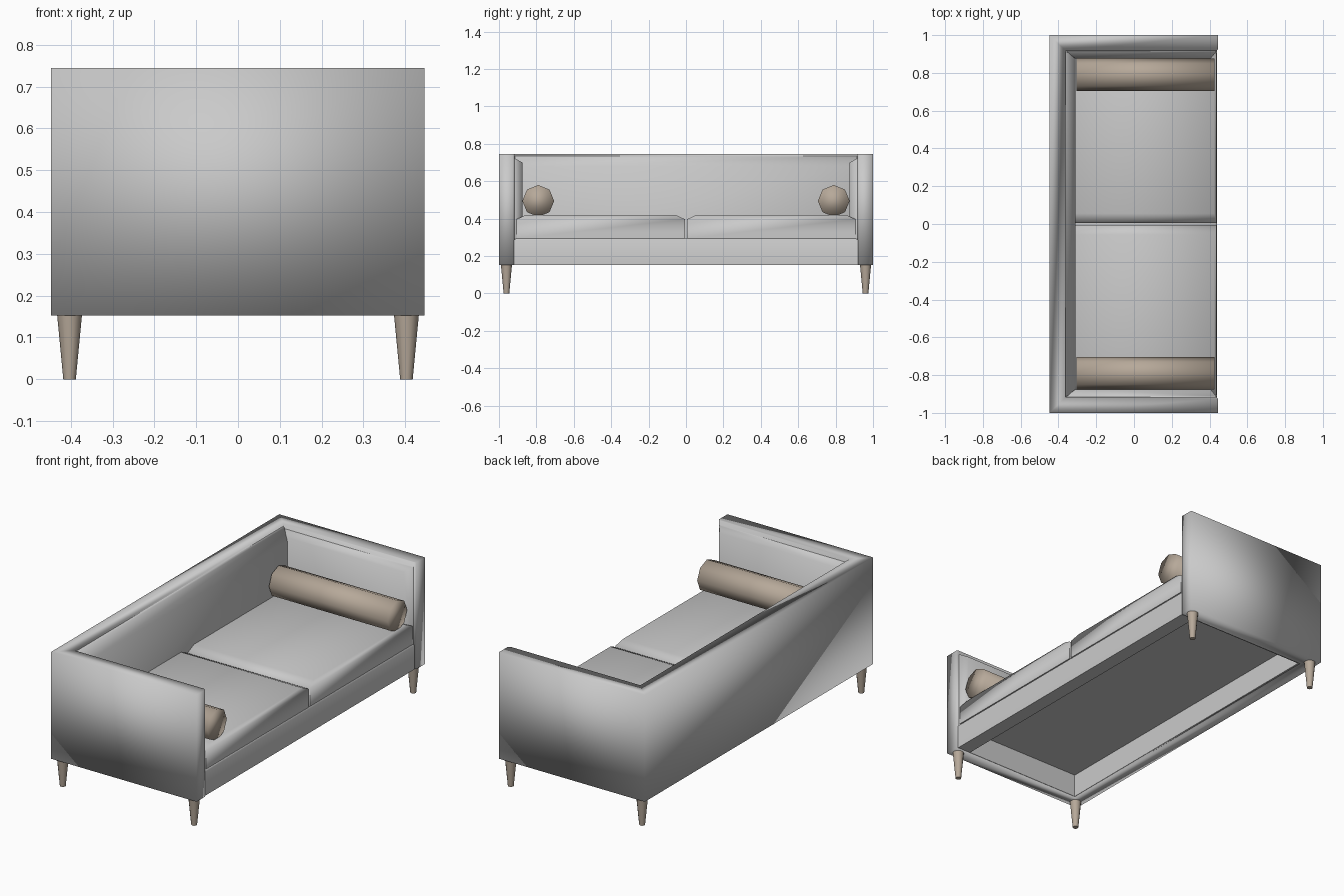
import bpy, bmesh, math

if "Cube" in bpy.data.objects:
    bpy.data.objects.remove(bpy.data.objects["Cube"])


def material(name, rgb):
    m = bpy.data.materials.new(name)
    m.diffuse_color = (*rgb, 1)
    m.use_nodes = True
    m.node_tree.nodes["Principled BSDF"].inputs["Base Color"].default_value = m.diffuse_color
    return m


GREY = material("grey fabric", (0.59, 0.59, 0.59))
TAN = material("tan", (0.47, 0.395, 0.32))


def loft(name, rings, mat, angle=35):
    """Join equal-length point rings into a closed solid."""
    bm = bmesh.new()
    vs = [[bm.verts.new(p) for p in r] for r in rings]
    n = len(rings[0])
    for a, b in zip(vs, vs[1:]):
        for i in range(n):
            j = (i + 1) % n
            bm.faces.new((a[i], a[j], b[j], b[i]))
    bm.faces.new(vs[-1])
    bm.faces.new(vs[0][::-1])
    bmesh.ops.recalc_face_normals(bm, faces=bm.faces[:])
    me = bpy.data.meshes.new(name)
    bm.to_mesh(me)
    bm.free()
    me.materials.append(mat)
    ob = bpy.data.objects.new(name, me)
    bpy.context.collection.objects.link(ob)
    bpy.ops.object.select_all(action='DESELECT')
    ob.select_set(True)
    bpy.context.view_layer.objects.active = ob
    bpy.ops.object.shade_smooth_by_angle(angle=math.radians(angle))
    return ob


def rect(x0, x1, y0, y1, z):
    return [(x0, y0, z), (x1, y0, z), (x1, y1, z), (x0, y1, z)]


def circle(n, r, axis, c):
    pts = []
    for i in range(n):
        t = 2 * math.pi * i / n
        u, v = r * math.cos(t), r * math.sin(t)
        pts.append((c[0], c[1] + u, c[2] + v) if axis == 'x' else (c[0] + u, c[1] + v, c[2]))
    return pts


# U-shaped back and arms, softly shaded around the corners
u = [(-0.447, -1), (0.446, -1), (0.446, -0.925), (0.436, -0.917), (-0.362, -0.917),
     (-0.362, 0.917), (0.436, 0.917), (0.446, 0.925), (0.446, 1), (-0.447, 1)]
loft("back_and_arms", [[(x, y, z) for x, y in u] for z in (0.153, 0.745)], GREY, 120)

# Seat base, hollow from below
loft("seat_base", [rect(-0.36, 0.36, -0.915, 0.915, 0.282),
                   rect(-0.36, 0.36, -0.915, 0.915, 0.153),
                   rect(-0.37, 0.44, -0.92, 0.92, 0.153),
                   rect(-0.37, 0.44, -0.92, 0.92, 0.285),
                   rect(-0.36, 0.43, -0.908, 0.908, 0.297)], GREY, 60)

# Back pad, tapering towards the seat
loft("back_pad", [[(x, s * w, z) for s, z in ((-1, za), (1, za), (1, zb), (-1, zb))]
                  for x, w, za, zb in ((-0.37, 0.917, 0.29, 0.738),
                                       (-0.352, 0.91, 0.29, 0.73),
                                       (-0.31, 0.875, 0.29, 0.68))], GREY, 80)

for s, side in ((-1, "front"), (1, "rear")):
    # Arm pad
    loft(side + "_arm_pad", [[(xa, s * y, za), (xb, s * y, za), (xb, s * y, zb), (xa, s * y, zb)]
                             for y, xa, xb, za, zb in ((0.925, -0.362, 0.436, 0.29, 0.722),
                                                       (0.91, -0.355, 0.434, 0.29, 0.72),
                                                       (0.875, -0.31, 0.405, 0.29, 0.70))], GREY, 80)
    # Seat cushion
    ya, yb = sorted((s * 0.006, s * 0.906))
    loft(side + "_seat_cushion", [rect(-0.33, 0.437, ya, yb, 0.295),
                                  rect(-0.33, 0.437, ya, yb, 0.397),
                                  rect(-0.32, 0.425, ya + 0.05, yb - 0.05, 0.42)], GREY, 80)
    # Bolster
    loft(side + "_bolster", [circle(8, 0.085, 'x', (x, s * 0.79, 0.495)) for x in (-0.304, 0.425)],
         TAN, 100)
    # Tapered legs
    for t, end in ((-1, "left"), (1, "right")):
        loft(f"{side}_{end}_leg", [circle(12, r, 'z', (t * 0.403, s * 0.96, z))
                                   for z, r in ((0, 0.015), (0.157, 0.03))], TAN, 40)
